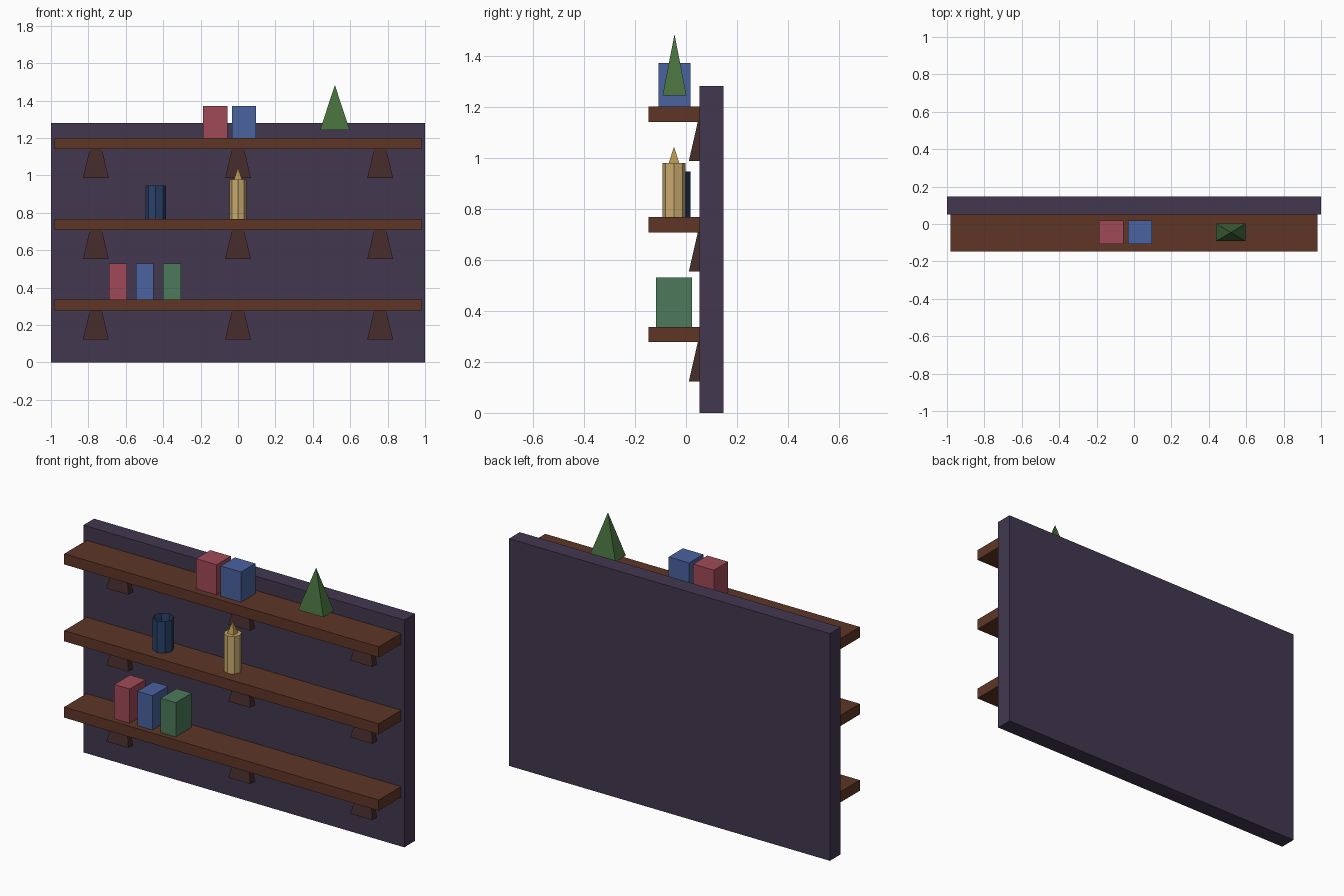
import bpy, bmesh, math
from mathutils import Matrix

if "Cube" in bpy.data.objects:
    bpy.data.objects.remove(bpy.data.objects["Cube"])


def mat(name, hexcol):
    # Display colour converted to linear
    m = bpy.data.materials.new(name)
    rgb = [int(hexcol[i:i + 2], 16) / 255 for i in (0, 2, 4)]
    m.diffuse_color = [((c + 0.055) / 1.055) ** 2.4 for c in rgb] + [1]
    m.use_nodes = True
    m.node_tree.nodes["Principled BSDF"].inputs["Base Color"].default_value = m.diffuse_color
    return m


WALL, WOOD, DARK = mat("wall", "42384f"), mat("wood", "5e3626"), mat("dark_wood", "422a29")
RED, BLUE, GREEN = mat("red", "a04a58"), mat("blue", "4a629f"), mat("green", "4c7a5b")
NAVY, WAX, FLAME, LEAF = mat("navy", "2a4168"), mat("wax", "c9ab6e"), mat("flame", "b5954f"), mat("leaf", "466f3d")


def finish(name, bm, material):
    bmesh.ops.recalc_face_normals(bm, faces=bm.faces)
    me = bpy.data.meshes.new(name)
    bm.to_mesh(me)
    bm.free()
    me.materials.append(material)
    ob = bpy.data.objects.new(name, me)
    bpy.context.collection.objects.link(ob)
    return ob


def box(name, x, y, z, material):
    bm = bmesh.new()
    m = Matrix.Translation([(a + b) / 2 for a, b in (x, y, z)])
    m = m @ Matrix.Diagonal([b - a for a, b in (x, y, z)] + [1])
    bmesh.ops.create_cube(bm, size=1, matrix=m)
    return finish(name, bm, material)


def pyramid(name, x, y, z0, z1, hx, hy, top, material):
    # Four-sided, axis-aligned; top is the top-to-base size ratio
    bm = bmesh.new()
    m = Matrix.Translation((x, y, (z0 + z1) / 2)) @ Matrix.Diagonal((hx, hy, 1, 1))
    m = m @ Matrix.Rotation(math.pi / 4, 4, 'Z')
    r = math.sqrt(2)
    bmesh.ops.create_cone(bm, cap_ends=True, segments=4, radius1=r, radius2=r * top,
                          depth=z1 - z0, matrix=m)
    bmesh.ops.remove_doubles(bm, verts=bm.verts, dist=1e-5)
    return finish(name, bm, material)


def octagon(name, x, y, z0, z1, r, material, wall=0):
    # Eight-sided cylinder with a corner facing front; wall > 0 hollows it
    bm = bmesh.new()
    bmesh.ops.create_cone(bm, cap_ends=True, segments=8, radius1=r, radius2=r, depth=z1 - z0,
                          matrix=Matrix.Translation((x, y, (z0 + z1) / 2)))
    if wall:
        lid = [f for f in bm.faces if f.normal.z > 0.9]
        bmesh.ops.inset_region(bm, faces=lid, thickness=wall)
        bmesh.ops.translate(bm, verts=lid[0].verts, vec=(0, 0, wall - (z1 - z0)))
    return finish(name, bm, material)


# Back panel
box("back_panel", (-1, 1), (0.052, 0.147), (0, 1.28), WALL)

# Shelves with three flared brackets each
for level, top in (("lower", 0.337), ("middle", 0.767), ("upper", 1.2)):
    box(level + "_shelf", (-0.98, 0.98), (-0.147, 0.053), (top - 0.06, top), WOOD)
    for i, x in enumerate((-0.76, 0, 0.76)):
        pyramid(f"{level}_bracket_{i + 1}", x, 0.077, top - 0.214, top - 0.055,
                0.069, 0.066, 0.45, DARK)

# Books
for name, x0, x1, m in (("red", -0.69, -0.593, RED), ("blue", -0.545, -0.452, BLUE),
                        ("green", -0.4, -0.306, GREEN)):
    box(f"lower_{name}_book", (x0, x1), (-0.117, 0.024), (0.337, 0.53), m)
for name, x0, x1, m in (("red", -0.186, -0.057, RED), ("blue", -0.032, 0.095, BLUE)):
    box(f"upper_{name}_book", (x0, x1), (-0.108, 0.018), (1.2, 1.37), m)

# Open cup
octagon("cup", -0.44, -0.037, 0.767, 0.945, 0.055, NAVY, wall=0.004)

# Candle and flame
octagon("candle", 0, -0.047, 0.767, 0.978, 0.046, WAX)
pyramid("candle_flame", 0, -0.047, 0.977, 1.043, 0.021, 0.021, 0, FLAME)

# Small tree
pyramid("tree", 0.518, -0.045, 1.243, 1.483, 0.079, 0.047, 0, LEAF)
